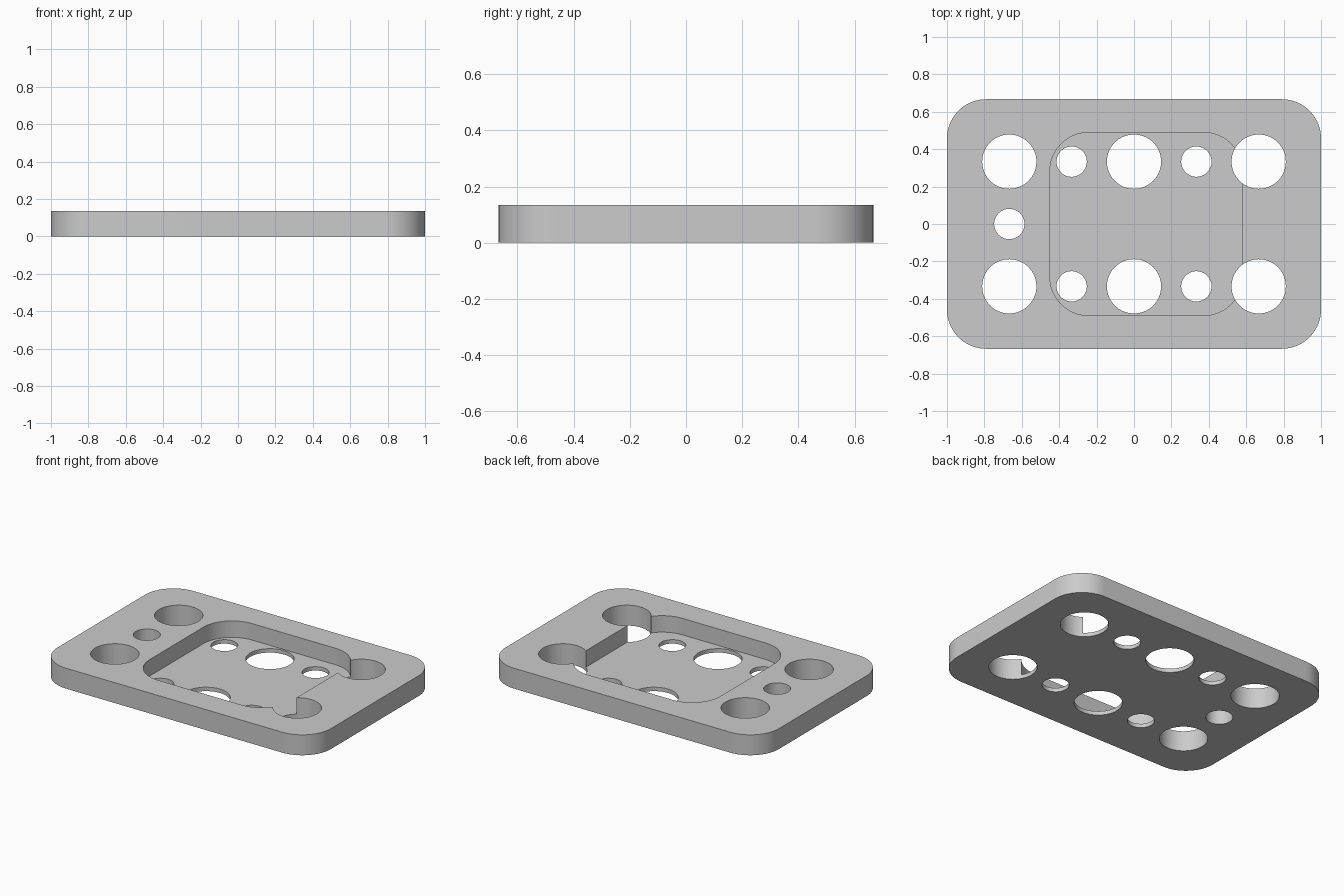
import bpy, bmesh
from math import sin, cos, pi

if "Cube" in bpy.data.objects:
    bpy.data.objects.remove(bpy.data.objects["Cube"])

HEIGHT, FLOOR, CORNER = 0.135, 0.026, 0.21
BIG, SMALL = 0.145, 0.081

grey = bpy.data.materials.new("plain grey")
grey.use_nodes = True
grey.diffuse_color = (0.6, 0.6, 0.6, 1)
grey.node_tree.nodes["Principled BSDF"].inputs["Base Color"].default_value = grey.diffuse_color


def slab(name, x0, x1, y0, y1, z0, z1, radius, steps=24):
    """Extrude a rounded rectangle (a circle when the box is 2 * radius wide)."""
    centres = [(x1 - radius, y1 - radius), (x0 + radius, y1 - radius),
               (x0 + radius, y0 + radius), (x1 - radius, y0 + radius)]
    bm = bmesh.new()
    verts = []
    for quarter, (cx, cy) in enumerate(centres):
        for i in range(steps + 1):
            a = (quarter + i / steps) * pi / 2
            verts.append(bm.verts.new((cx + radius * cos(a), cy + radius * sin(a), z0)))
    bottom = bm.faces.new(verts)
    top = bmesh.ops.extrude_face_region(bm, geom=[bottom])["geom"]
    bmesh.ops.translate(bm, vec=(0, 0, z1 - z0),
                        verts=[v for v in top if isinstance(v, bmesh.types.BMVert)])
    bmesh.ops.remove_doubles(bm, verts=bm.verts, dist=1e-5)
    bmesh.ops.recalc_face_normals(bm, faces=bm.faces)
    mesh = bpy.data.meshes.new(name)
    bm.to_mesh(mesh)
    bm.free()
    mesh.materials.append(grey)
    obj = bpy.data.objects.new(name, mesh)
    bpy.context.collection.objects.link(obj)
    return obj


def cut(target, cutter):
    """Subtract the cutter from the target and discard it."""
    cutter.hide_render = True
    mod = target.modifiers.new("cut", 'BOOLEAN')
    mod.operation, mod.solver, mod.object = 'DIFFERENCE', 'EXACT', cutter
    bpy.context.view_layer.objects.active = target
    bpy.ops.object.modifier_apply(modifier=mod.name)
    bpy.data.objects.remove(cutter)


# Rounded plate
plate = slab("plate", -1, 1, -0.667, 0.667, 0, HEIGHT, CORNER)

# Offset pocket leaving a thin floor
cut(plate, slab("pocket_cutter", -0.45, 0.58, -0.49, 0.49, FLOOR, HEIGHT + 0.1, CORNER))

# Two rows of alternating large and small through holes, plus one at the end
PITCH = 1 / 3
holes = [(i * PITCH, side * PITCH, SMALL if i % 2 else BIG)
         for i in range(-2, 3) for side in (-1, 1)]
holes.append((-2 * PITCH, 0, SMALL))
for x, y, r in holes:
    cut(plate, slab("hole_cutter", x - r, x + r, y - r, y + r, -0.1, HEIGHT + 0.1, r, 16))

# Smooth the round walls, keep the rims sharp
bpy.ops.object.select_all(action='DESELECT')
plate.select_set(True)
bpy.context.view_layer.objects.active = plate
bpy.ops.object.shade_smooth_by_angle(angle=pi / 6)
